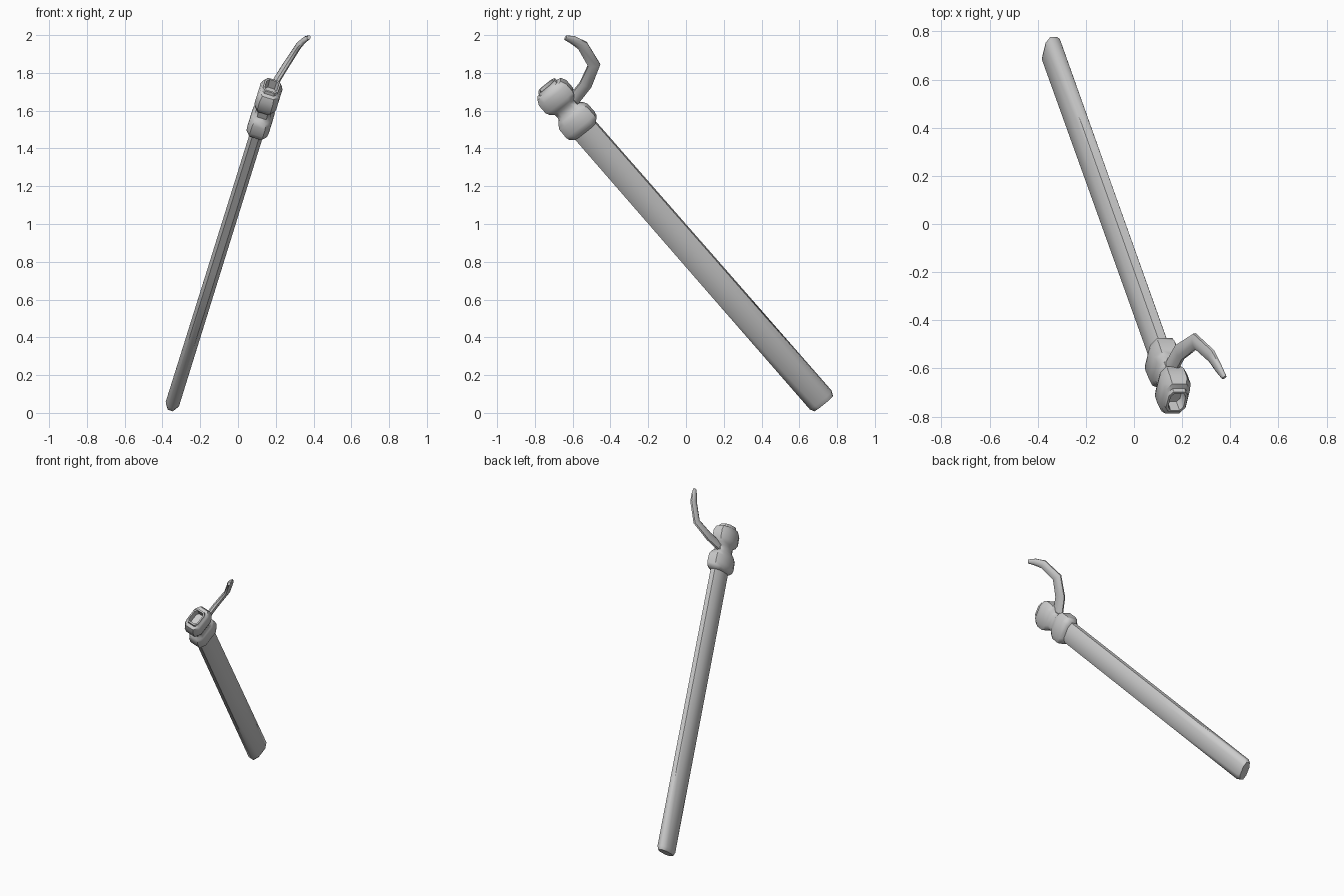
import bpy, bmesh, math
from mathutils import Vector as V

if "Cube" in bpy.data.objects:
    bpy.data.objects.remove(bpy.data.objects["Cube"])

# Tilted frame of the handle: length, wide and thin directions
BASE = V((-0.345, 0.725, 0.055))
AXIS = V((0.229, -0.640, 0.733)).normalized()
THIN = V((AXIS.z, 0, -AXIS.x)).normalized()
WIDE = AXIS.cross(THIN).normalized()
if WIDE.z < 0:
    WIDE = -WIDE


def section(center, a, b, ha, hb, cut):
    """Eight-sided ring: a rectangle with cut corners."""
    c = 1 - cut
    pts = [(1, -c), (1, c), (c, 1), (-c, 1), (-1, c), (-1, -c), (-c, -1), (c, -1)]
    return [center + a * (ha * x) + b * (hb * y) for x, y in pts]


def loft(name, rings, angle):
    bm = bmesh.new()
    loops = [[bm.verts.new(p) for p in ring] for ring in rings]
    n = len(loops[0])
    for lo, hi in zip(loops, loops[1:]):
        for i in range(n):
            j = (i + 1) % n
            bm.faces.new((lo[i], lo[j], hi[j], hi[i]))
    bm.faces.new(loops[0][::-1])
    bm.faces.new(loops[-1])
    bmesh.ops.recalc_face_normals(bm, faces=bm.faces)
    me = bpy.data.meshes.new(name)
    bm.to_mesh(me)
    bm.free()
    ob = bpy.data.objects.new(name, me)
    bpy.context.collection.objects.link(ob)
    bpy.ops.object.select_all(action='DESELECT')
    ob.select_set(True)
    bpy.context.view_layer.objects.active = ob
    bpy.ops.object.shade_smooth_by_angle(angle=math.radians(angle))
    return ob


def along_axis(name, profile, cut, angle):
    """profile: (distance, half width, half thickness)"""
    return loft(name, [section(BASE + AXIS * s, WIDE, THIN, w, t, cut)
                       for s, w, t in profile], angle)


# Long flat shaft with a softened foot
along_axis("shaft", [(-0.005, 0.064, 0.028), (0.02, 0.074, 0.037),
                     (1.0, 0.073, 0.036), (2.0, 0.071, 0.036)], 0.5, 60)

# Collar, neck and hollow-ended head in one turned-looking piece
along_axis("collar_and_head", [
    (1.965, 0.070, 0.040), (1.985, 0.093, 0.056), (2.01, 0.098, 0.060),
    (2.065, 0.096, 0.059), (2.09, 0.082, 0.050), (2.105, 0.064, 0.042),
    (2.14, 0.064, 0.042), (2.155, 0.082, 0.052), (2.18, 0.094, 0.060),
    (2.235, 0.094, 0.060), (2.265, 0.080, 0.052), (2.27, 0.058, 0.045),
    (2.287, 0.055, 0.042), (2.287, 0.045, 0.033), (2.235, 0.042, 0.030)], 0.4, 50)

# Curved hook: a tapering flat strip swept along an arc
path = [V(p) for p in ((0.15, -0.605, 1.645), (0.19, -0.532, 1.737),
                       (0.255, -0.487, 1.842), (0.322, -0.548, 1.945),
                       (0.352, -0.60, 1.975), (0.375, -0.638, 1.987))]
sizes = [(0.034, 0.018), (0.034, 0.017), (0.033, 0.016),
         (0.029, 0.015), (0.022, 0.012), (0.013, 0.009)]
normal = V((0.83, 0.19, -0.53)).normalized()
rings = []
for i, (p, (w, t)) in enumerate(zip(path, sizes)):
    tangent = (path[min(i + 1, len(path) - 1)] - path[max(i - 1, 0)]).normalized()
    rings.append(section(p, tangent.cross(normal).normalized(), normal, w, t, 0.6))
loft("hook", rings, 60)
